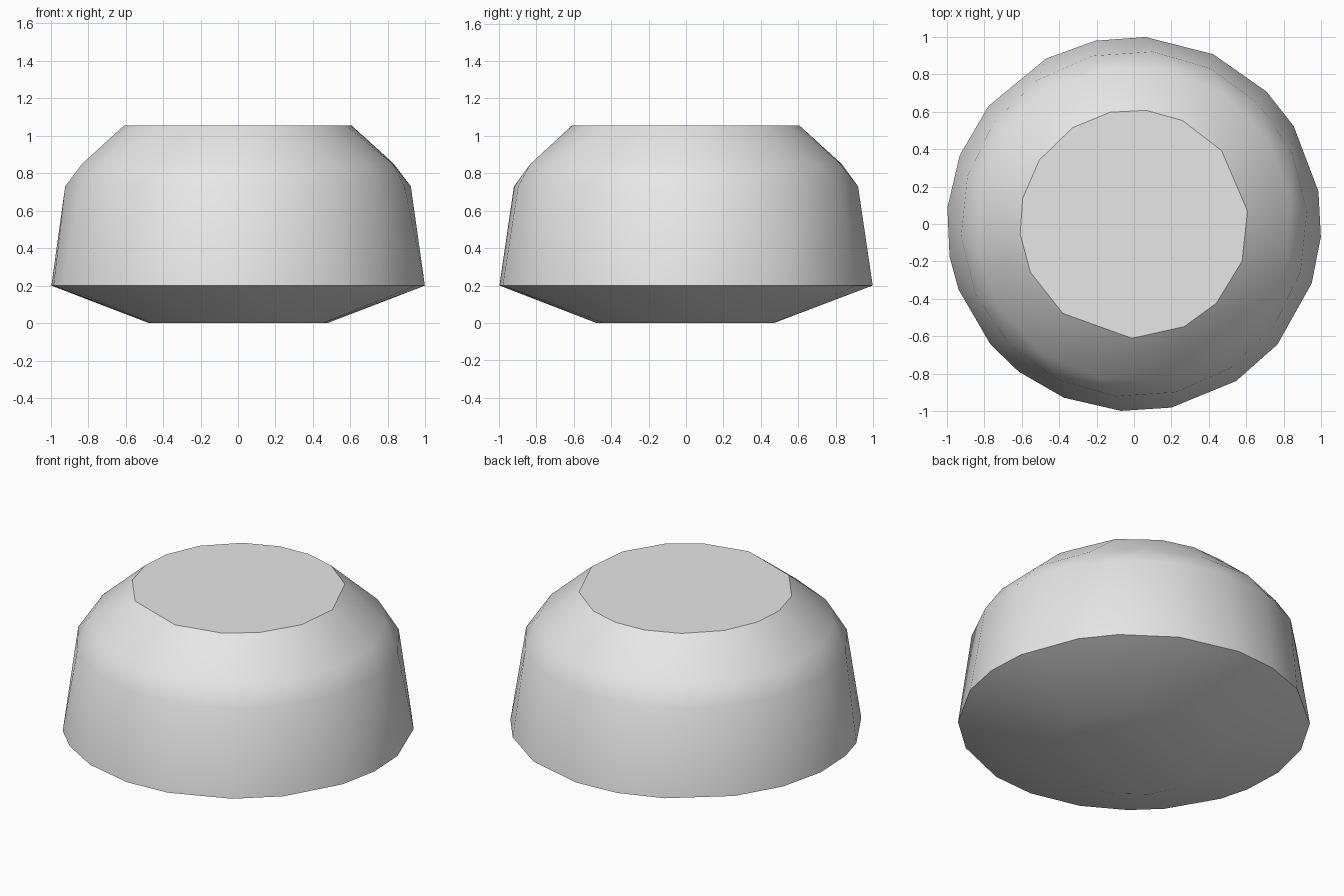
import bpy, bmesh, math

if "Cube" in bpy.data.objects:
    bpy.data.objects.remove(bpy.data.objects["Cube"])

# Uneven angles (degrees) of the corners of the widest rim and the flat top
RIM = (10, 31.5, 45, 65, 86.5, 102, 118, 141, 158.5, 175, 190, 200.5, 220,
       232, 248, 266, 281.5, 303, 320, 341.5, 356)
TOP = (6.5, 40, 65, 84, 102, 122.5, 146, 167, 185, 205, 231.5, 269, 296, 316, 341)


def even(n, start=0):
    return [start + 360 * i / n for i in range(n)]


# Rings from the base to the top: radius, height, corner angles
RINGS = (
    (0.48, 0.0, even(15, 5)),
    (1.0, 0.2, RIM),
    (0.925, 0.73, even(18, 4)),
    (0.845, 0.85, even(16, 10)),
    (0.61, 1.055, TOP),
)

# Rounded, faceted body wrapped around the rings
bm = bmesh.new()
for radius, z, angles in RINGS:
    for a in map(math.radians, angles):
        bm.verts.new((radius * math.cos(a), radius * math.sin(a), z))
bmesh.ops.convex_hull(bm, input=bm.verts[:])
bmesh.ops.delete(bm, geom=[v for v in bm.verts if not v.link_faces], context='VERTS')

# Clean flat base and top
bmesh.ops.dissolve_limit(bm, angle_limit=math.radians(0.5),
                         verts=bm.verts[:], edges=bm.edges[:])
bmesh.ops.recalc_face_normals(bm, faces=bm.faces[:])

mesh = bpy.data.meshes.new("domed_body")
bm.to_mesh(mesh)
bm.free()
body = bpy.data.objects.new("domed_body", mesh)
bpy.context.collection.objects.link(body)

grey = bpy.data.materials.new("light_grey")
grey.diffuse_color = (0.8, 0.8, 0.8, 1)
grey.use_nodes = True
grey.node_tree.nodes["Principled BSDF"].inputs["Base Color"].default_value = grey.diffuse_color
mesh.materials.append(grey)

# Smooth sides with a sharp rim and top edge
bpy.context.view_layer.objects.active = body
body.select_set(True)
bpy.ops.object.shade_smooth_by_angle(angle=math.radians(32))
